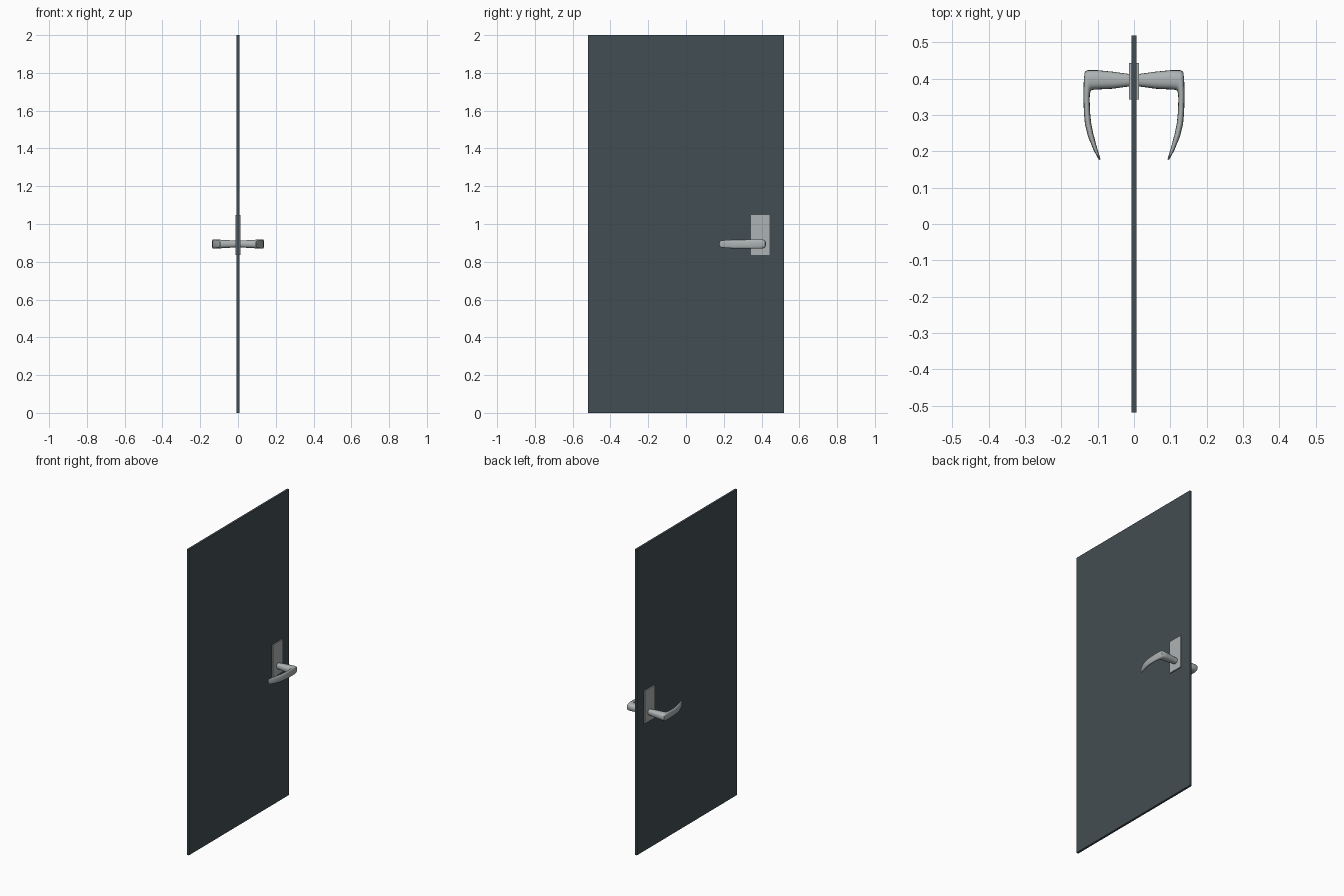
import bpy, bmesh, math
from mathutils import Vector

if "Cube" in bpy.data.objects:
    bpy.data.objects.remove(bpy.data.objects["Cube"])


def material(name, color):
    m = bpy.data.materials.new(name)
    m.diffuse_color = color
    m.use_nodes = True
    m.node_tree.nodes["Principled BSDF"].inputs["Base Color"].default_value = m.diffuse_color
    return m


def finish(name, bm, mat):
    bmesh.ops.recalc_face_normals(bm, faces=bm.faces)
    me = bpy.data.meshes.new(name)
    bm.to_mesh(me)
    bm.free()
    ob = bpy.data.objects.new(name, me)
    bpy.context.collection.objects.link(ob)
    me.materials.append(mat)
    return ob


def box(name, lo, hi, mat):
    bm = bmesh.new()
    bmesh.ops.create_cube(bm, size=1)
    for v in bm.verts:
        v.co = Vector([lo[i] + (v.co[i] + 0.5) * (hi[i] - lo[i]) for i in range(3)])
    return finish(name, bm, mat)


slate = material("slate", (0.055, 0.075, 0.085, 1))
metal = material("metal", (0.42, 0.45, 0.45, 1))

# Door leaf and the plates on its two faces
box("door_leaf", (-0.007, -0.518, 0), (0.007, 0.518, 2), slate)
box("right_plate", (0.006, 0.343, 0.835), (0.0143, 0.443, 1.048), metal)
box("left_plate", (-0.0143, 0.343, 0.835), (-0.006, 0.443, 1.048), metal)

# Lever sections: outer x, y, inner x, y, half height
SECTIONS = [
    (0.008, 0.413, 0.008, 0.379, 0.017),
    (0.016, 0.413, 0.016, 0.378, 0.018),
    (0.060, 0.419, 0.060, 0.372, 0.021),
    (0.100, 0.423, 0.100, 0.370, 0.023),
    (0.127, 0.423, 0.115, 0.369, 0.025),
    (0.135, 0.419, 0.119, 0.366, 0.025),
    (0.138, 0.400, 0.121, 0.360, 0.025),
    (0.139, 0.355, 0.122, 0.345, 0.024),
    (0.138, 0.310, 0.121, 0.310, 0.023),
    (0.135, 0.275, 0.118, 0.279, 0.023),
    (0.127, 0.242, 0.112, 0.249, 0.023),
    (0.112, 0.205, 0.102, 0.211, 0.021),
    (0.101, 0.184, 0.095, 0.188, 0.018),
    (0.096, 0.176, 0.092, 0.178, 0.012),
]
SIDES, LEVER_Z = 20, 0.894


def soft(c):
    return math.copysign(abs(c) ** 0.8, c)


def lever(name, side):
    bm = bmesh.new()
    rings = []
    for ox, oy, ix, iy, h in SECTIONS:
        mid = Vector(((ox + ix) / 2, (oy + iy) / 2, LEVER_Z))
        half = Vector(((ox - ix) / 2, (oy - iy) / 2, 0))
        ring = []
        for k in range(SIDES):
            a = math.tau * k / SIDES
            p = mid + half * soft(math.cos(a)) + Vector((0, 0, h * soft(math.sin(a))))
            ring.append(bm.verts.new((p.x * side, p.y, p.z)))
        rings.append(ring)
    for a, b in zip(rings, rings[1:]):
        for k in range(SIDES):
            n = (k + 1) % SIDES
            bm.faces.new((a[k], a[n], b[n], b[k]))
    bm.faces.new(rings[0])
    bm.faces.new(rings[-1])
    ob = finish(name, bm, metal)
    bpy.ops.object.select_all(action='DESELECT')
    ob.select_set(True)
    bpy.context.view_layer.objects.active = ob
    bpy.ops.object.shade_smooth_by_angle(angle=math.radians(50))


# One lever handle on each face
lever("right_lever", 1)
lever("left_lever", -1)
